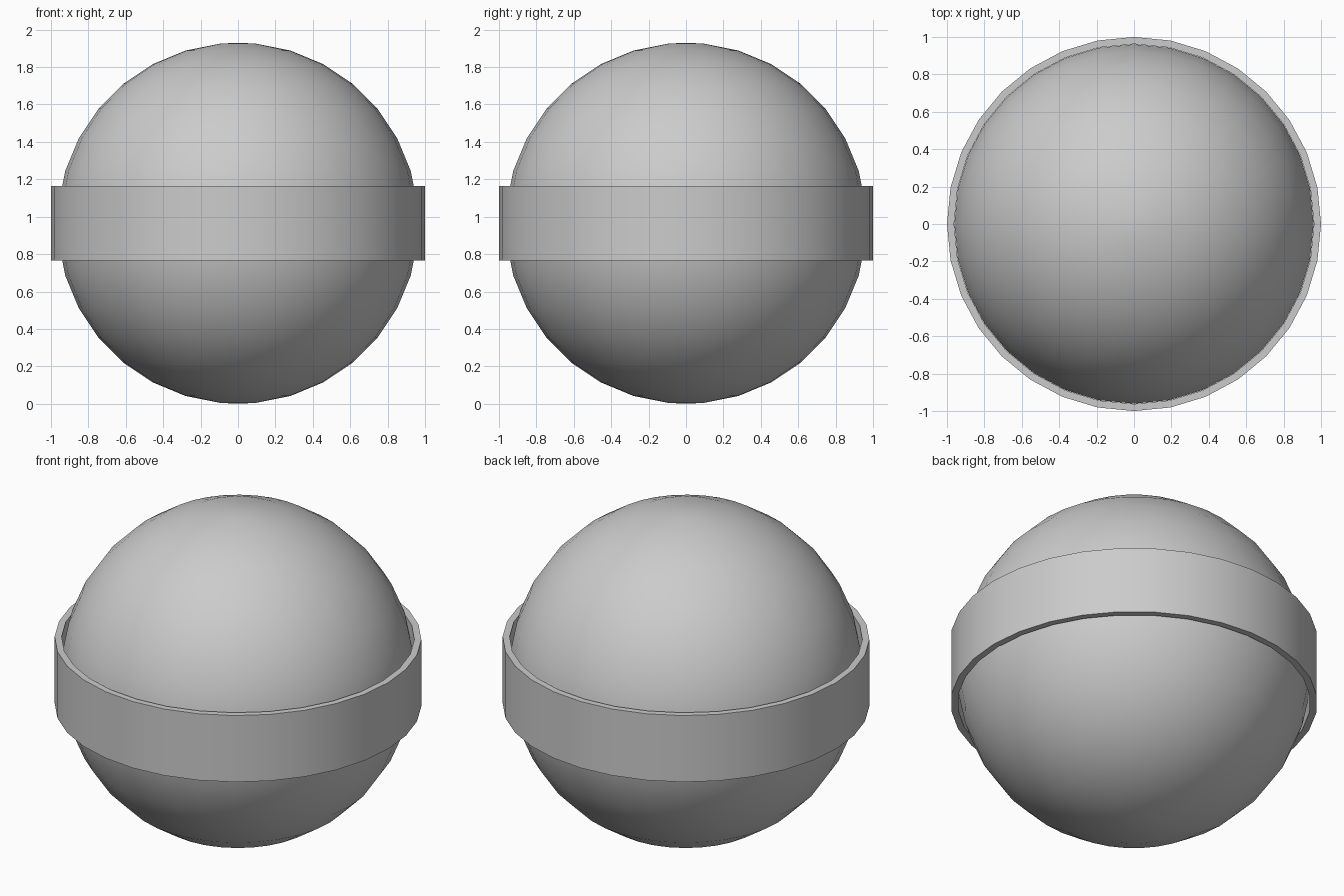
import bpy, bmesh
from math import sin, cos, pi

if "Cube" in bpy.data.objects:
    bpy.data.objects.remove(bpy.data.objects["Cube"])

SEGMENTS = 32
CENTRE_Z = 0.965
RADIUS = 0.965


def lathe(name, profile, closed):
    """Revolve (radius, height) points around z as a smooth-shaded object."""
    bm = bmesh.new()
    verts = [bm.verts.new((r, 0, z)) for r, z in profile]
    edges = [bm.edges.new(pair) for pair in zip(verts, verts[1:])]
    if closed:
        edges.append(bm.edges.new((verts[-1], verts[0])))
    bmesh.ops.spin(bm, geom=verts + edges, cent=(0, 0, 0), axis=(0, 0, 1),
                   angle=2 * pi, steps=SEGMENTS)
    bmesh.ops.remove_doubles(bm, verts=bm.verts, dist=1e-4)
    bmesh.ops.recalc_face_normals(bm, faces=bm.faces)
    mesh = bpy.data.meshes.new(name)
    bm.to_mesh(mesh)
    bm.free()
    obj = bpy.data.objects.new(name, mesh)
    bpy.context.collection.objects.link(obj)
    obj.location.z = CENTRE_Z
    bpy.ops.object.select_all(action='DESELECT')
    obj.select_set(True)
    bpy.context.view_layer.objects.active = obj
    bpy.ops.object.shade_smooth_by_angle(angle=pi / 6)
    return obj


# Ball: 16 rings at half-step latitudes plus the two poles
angles = [0] + [(i + 0.5) * pi / 16 for i in range(16)] + [pi]
lathe("ball", [(RADIUS * sin(a), RADIUS * cos(a)) for a in angles], False)

# Band: thin flat-edged hoop around the equator
lathe("equator_band", [(0.962, -0.2), (1, -0.2), (1, 0.2), (0.962, 0.2)], True)
